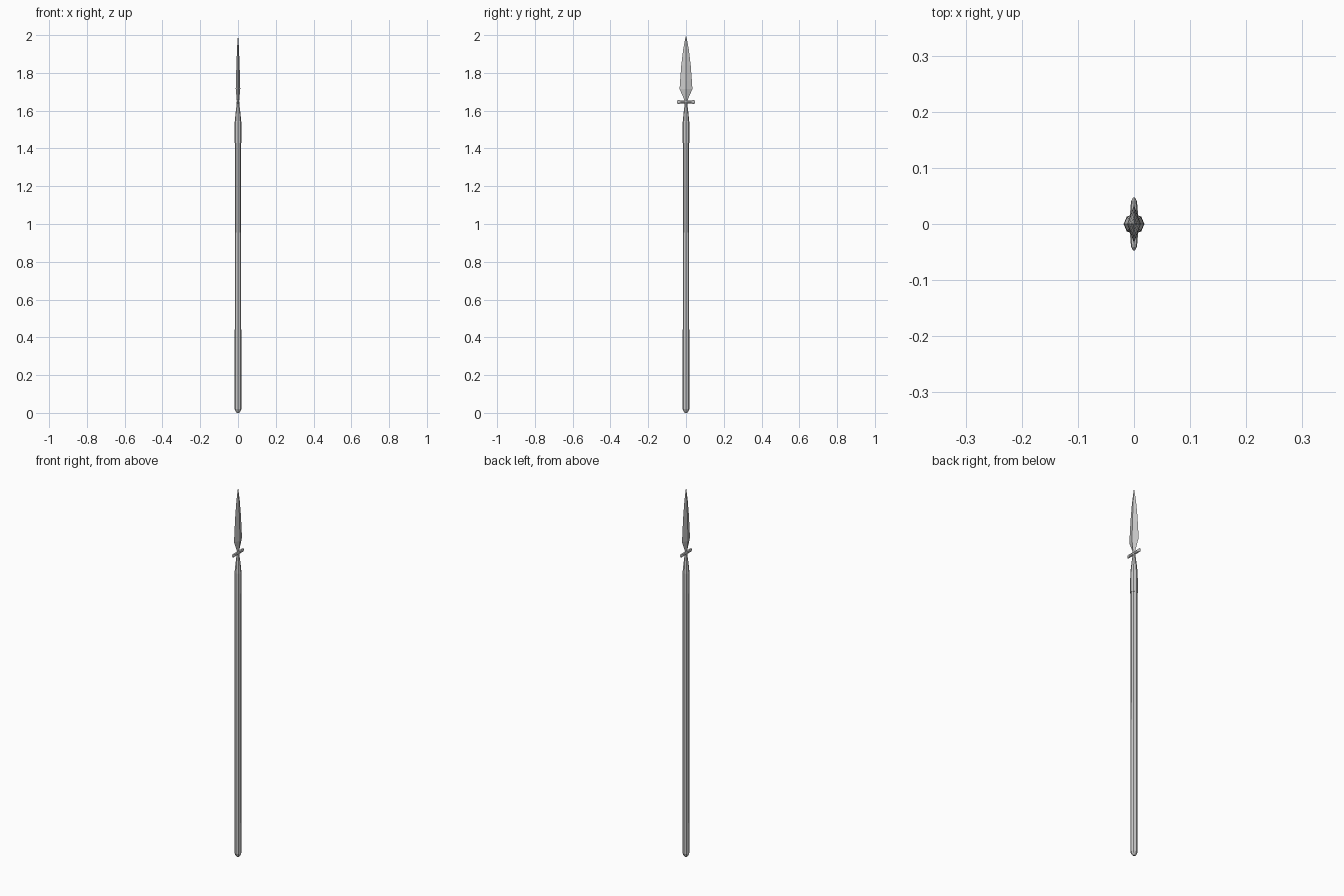
import bpy, bmesh, math

if "Cube" in bpy.data.objects:
    bpy.data.objects.remove(bpy.data.objects["Cube"])


def loft(name, rings, sides):
    """Skin stacked rings of (z, half x, half y), capping both ends."""
    bm = bmesh.new()
    loops = []
    for z, rx, ry in rings:
        loops.append([bm.verts.new((rx * math.cos(2 * math.pi * i / sides),
                                    ry * math.sin(2 * math.pi * i / sides), z))
                      for i in range(sides)])
    for a, b in zip(loops, loops[1:]):
        for i in range(sides):
            j = (i + 1) % sides
            bm.faces.new((a[i], a[j], b[j], b[i]))
    bm.faces.new(loops[0][::-1])
    bm.faces.new(loops[-1])
    bmesh.ops.remove_doubles(bm, verts=bm.verts, dist=1e-5)
    bmesh.ops.recalc_face_normals(bm, faces=bm.faces)
    mesh = bpy.data.meshes.new(name)
    bm.to_mesh(mesh)
    bm.free()
    obj = bpy.data.objects.new(name, mesh)
    bpy.context.collection.objects.link(obj)
    return obj


# Octagonal pole with a blunt butt
loft("shaft", [(0, .006, .006), (.008, .013, .013), (.02, .0175, .0175),
               (1.45, .0165, .0165)], 8)

# Metal socket narrowing to the neck
loft("socket", [(1.43, .0185, .0185), (1.54, .0175, .0175), (1.59, .0125, .0125),
                (1.635, .007, .007), (1.66, .006, .006)], 8)

# Diamond-section leaf blade
loft("blade", [(1.645, .006, .006), (1.66, .007, .010), (1.715, .012, .034),
               (1.76, .011, .031), (1.84, .0085, .025), (1.92, .0055, .0155),
               (1.965, .003, .0075), (2.0, .0, .0)], 4)

# Crossguard: bar along y, swelling in the middle and flaring at the tips
guard = loft("crossguard", [(-.047, .002, .007), (-.041, .005, .0105),
                            (-.03, .0065, .0085), (0, .0075, .0075),
                            (.03, .0065, .0085), (.041, .005, .0105),
                            (.047, .002, .007)], 8)
guard.rotation_euler = (math.radians(90), 0, 0)
guard.location = (0, 0, 1.646)
